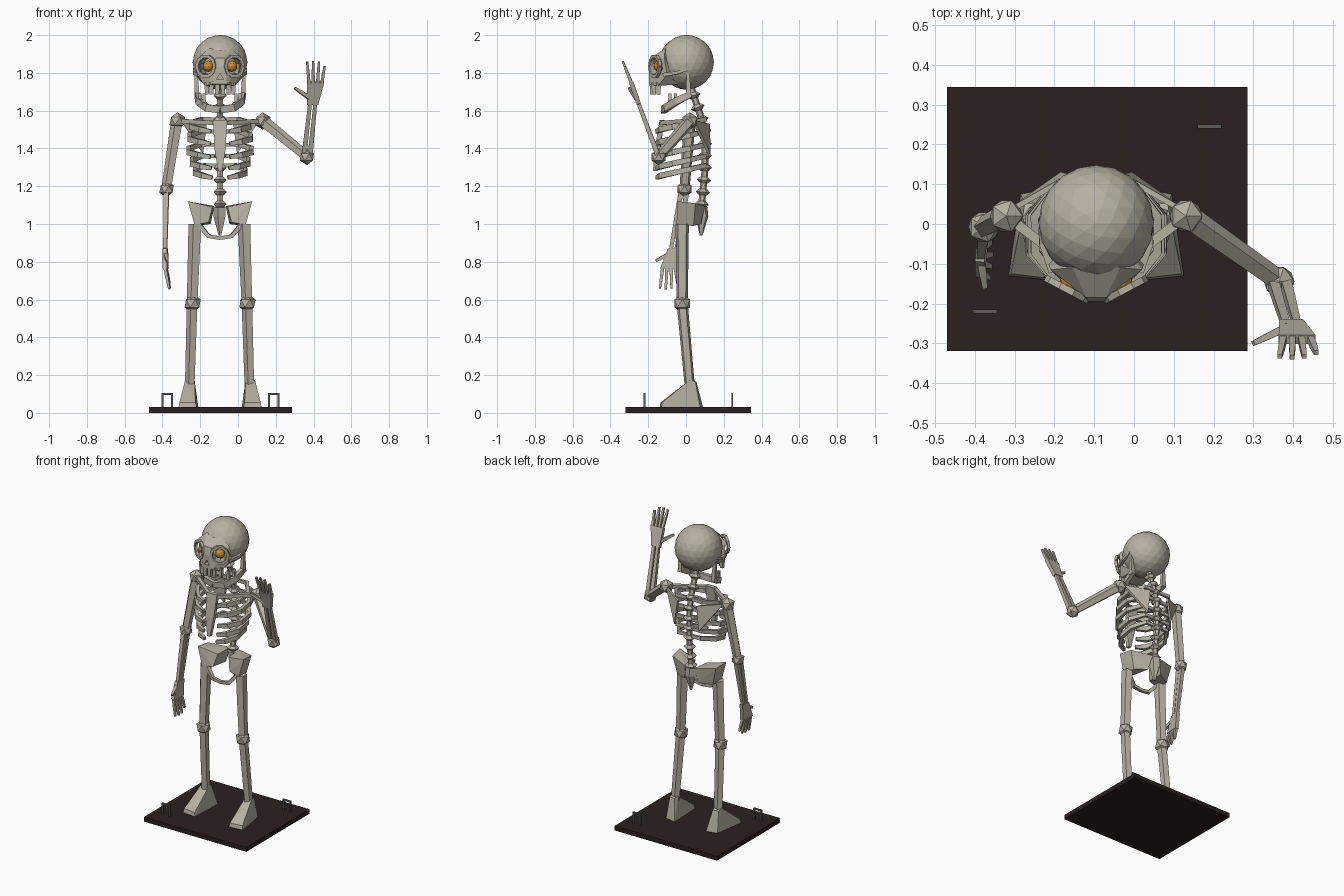
import bpy, bmesh, math
from mathutils import Vector, Matrix

default_cube = bpy.data.objects.get("Cube")
if default_cube:
    bpy.data.objects.remove(default_cube, do_unlink=True)

CENTRE_X = -0.095
SIDES = (("right", -1), ("left", 1))


def make_material(name, red, green, blue, roughness=0.8):
    mat = bpy.data.materials.new(name)
    mat.use_nodes = True
    mat.diffuse_color = (red, green, blue, 1)
    shader = mat.node_tree.nodes["Principled BSDF"]
    shader.inputs["Base Color"].default_value = (red, green, blue, 1)
    shader.inputs["Roughness"].default_value = roughness
    return mat


BONE = make_material("bone", 0.47, 0.44, 0.36)
DARK_WOOD = make_material("dark wood", 0.024, 0.014, 0.014)
STEEL = make_material("grey steel", 0.12, 0.11, 0.11)
AMBER = make_material("amber", 0.6, 0.27, 0.02)


def finish(name, bm, material=BONE):
    bmesh.ops.recalc_face_normals(bm, faces=bm.faces)
    mesh = bpy.data.meshes.new(name)
    bm.to_mesh(mesh)
    bm.free()
    mesh.materials.append(material)
    obj = bpy.data.objects.new(name, mesh)
    bpy.context.scene.collection.objects.link(obj)
    return obj


def body(side, x, y, z):
    """Point mirrored about the body's own centre line."""
    return Vector((CENTRE_X + side * x, y, z))


def hull(name, points):
    bm = bmesh.new()
    for point in points:
        bm.verts.new(point)
    result = bmesh.ops.convex_hull(bm, input=bm.verts)
    loose = [v for v in bm.verts if not v.link_faces]
    bmesh.ops.delete(bm, geom=loose, context="VERTS")
    return finish(name, bm)


def box(name, low, high, material=BONE):
    bm = bmesh.new()
    low, high = Vector(low), Vector(high)
    bmesh.ops.create_cube(bm, size=1, matrix=Matrix.Translation((low + high) / 2)
                          @ Matrix.Diagonal((*(high - low), 1)))
    return finish(name, bm, material)


def ball(name, centre, radius, detail=1, material=BONE):
    bm = bmesh.new()
    bmesh.ops.create_icosphere(bm, subdivisions=detail, radius=radius,
                               matrix=Matrix.Translation(centre))
    return finish(name, bm, material)


def tube(name, path, radii, sides=5, tall=1.0, ref=None, material=BONE):
    """Faceted bar swept along a path, with one radius per point."""
    bm = bmesh.new()
    path = [Vector(p) for p in path]
    rings = []
    for i, point in enumerate(path):
        along = (path[min(i + 1, len(path) - 1)] - path[max(i - 1, 0)]).normalized()
        up = Vector(ref) if ref else Vector((0, 0, 1) if abs(along.z) < 0.8 else (0, 1, 0))
        across = along.cross(up).normalized()
        lift = across.cross(along)
        ring = []
        for k in range(sides):
            angle = math.tau * (k + 0.5) / sides
            ring.append(bm.verts.new(point + radii[i] * (
                across * math.cos(angle) + lift * math.sin(angle) * tall)))
        rings.append(ring)
    for a, b in zip(rings, rings[1:]):
        for k in range(sides):
            j = (k + 1) % sides
            bm.faces.new((a[k], a[j], b[j], b[k]))
    bm.faces.new(rings[0])
    bm.faces.new(rings[-1])
    return finish(name, bm, material)


# Stand and its two wire staples
box("stand", (-0.47, -0.32, 0), (0.285, 0.345, 0.03), DARK_WOOD)
for label, x, y in (("front", -0.375, -0.22), ("back", 0.19, 0.245)):
    for end in (-1, 1):
        post = x + end * 0.025
        box(label + "_staple_post", (post - 0.005, y - 0.005, 0.03),
            (post + 0.005, y + 0.005, 0.1), STEEL)
    box(label + "_staple_bar", (x - 0.03, y - 0.005, 0.095),
        (x + 0.03, y + 0.005, 0.105), STEEL)

# Skull: cranium and face, with the eye sockets and nose hollowed out
EYE = (0.062, -0.142, 1.835)
cranium = ball("cranium", (CENTRE_X, 0.003, 1.856), 0.145, 3)
face_points = [body(s, *p) for _, s in SIDES for p in (
    (0.06, -0.11, 1.93), (0.025, -0.185, 1.88), (0.115, -0.115, 1.88),
    (0.12, -0.1, 1.79), (0.02, -0.195, 1.83), (0.04, -0.195, 1.74),
    (0.08, -0.15, 1.73), (0.07, -0.04, 1.74))]
face = hull("face", face_points)

cutter_mesh = bmesh.new()
for _, s in SIDES:
    turn = Matrix.Rotation(s * math.radians(28), 4, "Z")
    bmesh.ops.create_cone(cutter_mesh, cap_ends=True, segments=10, radius1=0.047,
                          radius2=0.047, depth=0.14, matrix=Matrix.Translation(
                              body(s, *EYE)) @ turn @ Matrix.Translation((0, -0.04, 0))
                          @ Matrix.Rotation(math.pi / 2, 4, "X"))
bmesh.ops.create_cone(cutter_mesh, cap_ends=True, segments=3, radius1=0.022, radius2=0.022,
                      depth=0.08, matrix=Matrix.Translation((CENTRE_X, -0.19, 1.775))
                      @ Matrix.Rotation(math.pi / 2, 4, "X"))
cutter = finish("socket_cutter", cutter_mesh)
cutter.hide_render = True
for part in (cranium, face):
    cut = part.modifiers.new("sockets", "BOOLEAN")
    cut.operation = "DIFFERENCE"
    cut.solver = "EXACT"
    cut.object = cutter
bpy.context.view_layer.update()
depsgraph = bpy.context.evaluated_depsgraph_get()
carved = [(part, bpy.data.meshes.new_from_object(part.evaluated_get(depsgraph)))
          for part in (cranium, face)]
for part, mesh in carved:
    part.modifiers.clear()
    part.data = mesh
bpy.data.objects.remove(cutter, do_unlink=True)

for label, s in SIDES:
    # Eye, socket rim and cheek bone
    eye = body(s, *EYE)
    ball(label + "_eye", eye, 0.03, 2, AMBER)
    turn = Matrix.Rotation(s * math.radians(28), 3, "Z")
    loop = [eye + turn @ Vector((0.053 * math.cos(a), -0.025, 0.055 * math.sin(a)))
            for a in [math.tau * k / 10 for k in range(11)]]
    tube(label + "_socket_rim", loop, [0.012] * 11, 4, ref=turn @ Vector((0, 1, 0)))
    tube(label + "_cheek_bone", [body(s, 0.11, -0.12, 1.79), body(s, 0.135, -0.05, 1.8),
                                 body(s, 0.135, 0.01, 1.82)], [0.014, 0.012, 0.01], 4)
    # Jaw half
    tube(label + "_jaw_hinge", [body(s, 0.127, 0.01, 1.8), body(s, 0.122, 0.015, 1.67)],
         [0.012, 0.02], 4)
    tube(label + "_jaw", [body(s, 0.123, 0.02, 1.685), body(s, 0.115, -0.05, 1.65),
                          body(s, 0.07, -0.105, 1.615), body(s, 0, -0.12, 1.605)],
         [0.016, 0.018, 0.018, 0.018], 4, 1.5, ref=(0, 0, 1))
    # Teeth
    for x, y in ((0.015, -0.18), (0.045, -0.17), (0.07, -0.145)):
        tube(label + "_upper_tooth", [body(s, x, y, 1.75), body(s, x, y, 1.685)],
             [0.018, 0.014], 4)
    for x, y in ((0.085, -0.085), (0.105, -0.055)):
        tube(label + "_lower_tooth", [body(s, x, y, 1.63), body(s, x, y, 1.69)],
             [0.015, 0.011], 4)

# Spine with spool-shaped vertebrae, and the sacrum
spine = [Vector((CENTRE_X, y, z)) for y, z in (
    (0.02, 1.76), (0.04, 1.68), (0.075, 1.58), (0.1, 1.48), (0.1, 1.28), (0.08, 1.08))]
tube("spine", spine, [0.018] * 6, 6, ref=(0, 1, 0))
for k in range(10):
    z = 1.105 + k * 0.064
    for a, b in zip(spine, spine[1:]):
        if b.z <= z < a.z:
            centre = b.lerp(a, (z - b.z) / (a.z - b.z))
            lean = (a - b).normalized() * 0.016
            tube("vertebra", [centre - lean, centre, centre + lean],
                 [0.022, 0.038, 0.022], 6, ref=(0, 1, 0))
tube("sacrum", [(CENTRE_X, 0.08, 1.09), (CENTRE_X, 0.085, 1.04), (CENTRE_X, 0.08, 0.94)],
     [0.035, 0.035, 0.008], 5)

# Breastbone
hull("breastbone", [body(s, x, y + d, z) for _, s in SIDES for d in (0, 0.025)
                    for x, y, z in ((0.037, -0.14, 1.55), (0.03, -0.165, 1.4),
                                    (0.01, -0.175, 1.28))])

RIBS = ((1.495, 0.95), (1.43, 1), (1.36, 1.03), (1.3, 0.92), (1.25, 0.82))
for label, s in SIDES:
    for z, wide in RIBS:
        path = [body(s, x * wide, y, z + rise) for x, y, rise in (
            (0.02, 0.1, 0.06), (0.1, 0.1, 0.06), (0.162, 0.02, 0.04),
            (0.162, -0.07, 0.02), (0.11, -0.135, 0.005), (0.05, -0.155, -0.005))]
        tube(label + "_rib", path, [0.01, 0.013, 0.015, 0.016, 0.016, 0.011],
             4, 1.3, ref=(0, 0, 1))
    # Collar bone and shoulder blade
    shoulder = body(s, 0.226, 0.02, 1.545)
    tube(label + "_collar_bone", [body(s, 0.03, -0.13, 1.535), shoulder],
         [0.015, 0.018], 4)
    hull(label + "_shoulder_blade", [body(s, x, y + d, z) for d in (0, 0.016) for x, y, z in (
        (0.21, 0.03, 1.55), (0.07, 0.11, 1.53), (0.09, 0.115, 1.37))])
    # Hip bone and pubic arch
    hull(label + "_hip_bone", [body(s, *p) for p in (
        (0.17, -0.045, 1.12), (0.16, 0.05, 1.11), (0.03, 0.1, 1.095), (0.04, -0.02, 1.09),
        (0.135, -0.05, 0.995), (0.13, 0.04, 0.99), (0.06, -0.04, 1.01), (0.05, 0.08, 1.0))])
    tube(label + "_pubic_arch", [body(s, 0.115, -0.03, 1.0), body(s, 0.06, -0.045, 0.935),
                                 body(s, 0, -0.045, 0.925)], [0.017, 0.015, 0.013], 4)
    # Leg and foot
    hip, knee = body(s, 0.13, -0.02, 1.0), body(s, 0.145, -0.02, 0.58)
    ankle = body(s, 0.158, 0.02, 0.14)
    tube(label + "_thigh_bone", [hip, knee], [0.037, 0.031])
    ball(label + "_knee", knee, 0.048)
    tube(label + "_shin_bone", [knee, ankle], [0.031, 0.028])
    hull(label + "_foot", [body(s, *p) for p in (
        (0.135, 0.03, 0.175), (0.185, 0.02, 0.175), (0.14, 0.055, 0.165),
        (0.18, 0.05, 0.165), (0.115, 0.09, 0.03), (0.19, 0.075, 0.03),
        (0.125, -0.14, 0.03), (0.22, -0.13, 0.03),
        (0.13, -0.135, 0.055), (0.215, -0.125, 0.055))])


def arm(label, side, elbow, wrist, knuckles, tips, across, thumb):
    """Upper arm, twin forearm bones and a hand with four fingers and a thumb."""
    elbow, wrist, knuckles, tips, across, thumb = map(
        Vector, (elbow, wrist, knuckles, tips, across, thumb))
    shoulder = body(side, 0.226, 0.02, 1.545)
    ball(label + "_shoulder", shoulder, 0.046)
    ball(label + "_elbow", elbow, 0.043)
    tube(label + "_upper_arm", [shoulder, elbow], [0.033, 0.028])
    for end in (-1, 1):
        tube(label + "_forearm_bone", [elbow + across * end * 0.016,
                                       wrist + across * end * 0.014], [0.019, 0.014], 4)
    depth = across.cross(knuckles - wrist).normalized() * 0.012
    hull(label + "_palm", [centre + across * end * half + depth * layer
                           for centre, half in ((wrist, 0.03), (knuckles, 0.046))
                           for end in (-1, 1) for layer in (-1, 1)])
    reach = (tips - knuckles).normalized()
    for k, short in enumerate((0.005, 0, 0.005, 0.03)):
        spread = k - 1.5
        root = knuckles + across * spread * 0.023
        tip = tips + across * spread * 0.031 - reach * short
        tube(label + "_finger", [root, root.lerp(tip, 0.5), tip], [0.012, 0.011, 0.008], 4)
    base = wrist.lerp(knuckles, 0.25) - across * 0.015
    tube(label + "_thumb", [base, base.lerp(thumb, 0.5), thumb], [0.014, 0.013, 0.009], 4)


# Raised left arm and hanging right arm
arm("left", 1, (0.365, -0.145, 1.355), (0.395, -0.25, 1.635), (0.41, -0.29, 1.75),
    (0.413, -0.335, 1.862), (1, 0, 0), (0.3, -0.3, 1.72))
arm("right", -1, (-0.378, -0.008, 1.185), (-0.385, -0.065, 0.87), (-0.383, -0.09, 0.765),
    (-0.36, -0.092, 0.655), (0.1, 0.99, 0), (-0.375, -0.16, 0.805))
